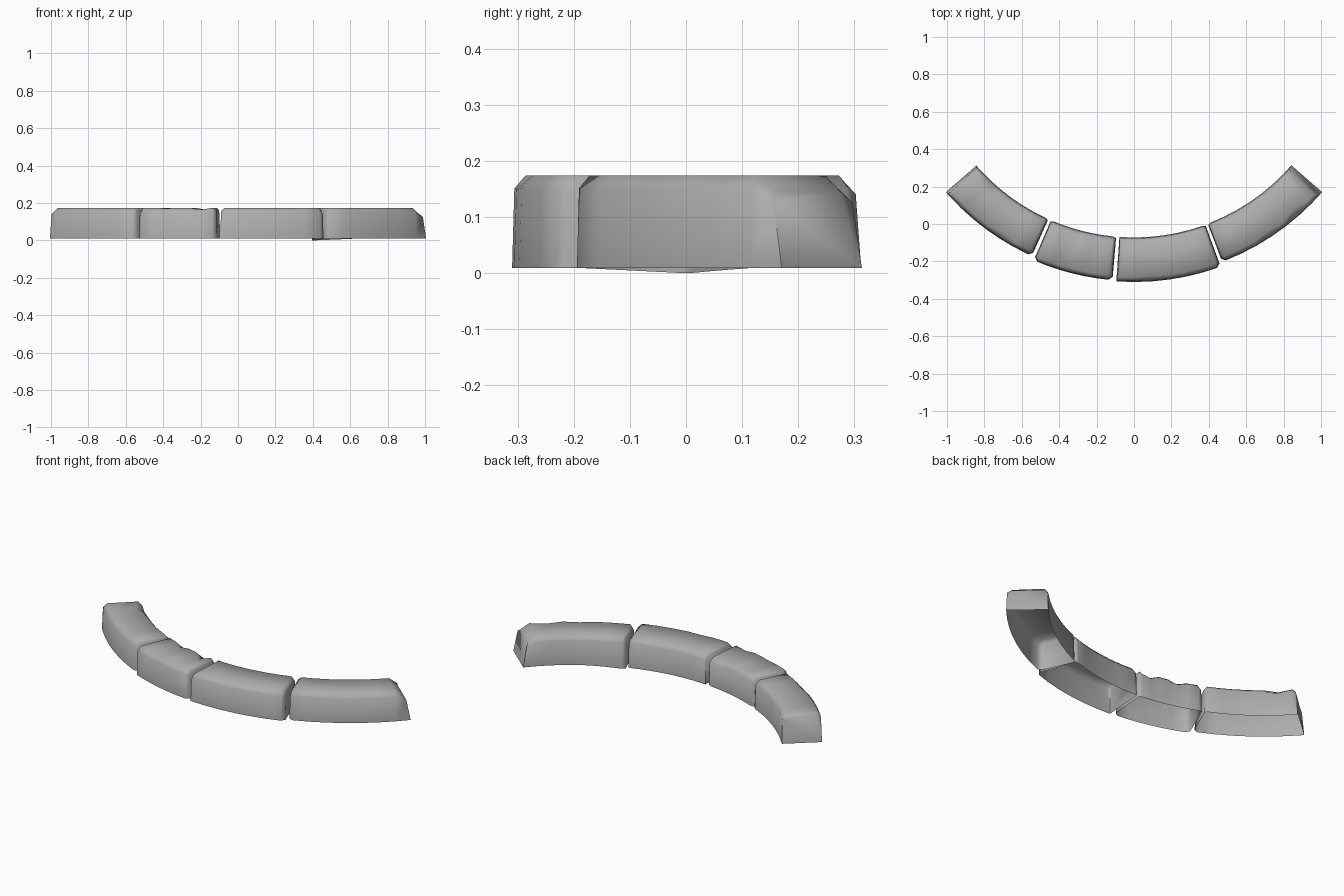
import bpy, bmesh
from math import radians, sin, cos

if "Cube" in bpy.data.objects:
    bpy.data.objects.remove(bpy.data.objects["Cube"])

CY = 1.045          # centre of the arc in plan (x = 0)
BASE, TOP = 0.009, 0.174

grey = bpy.data.materials.new("stone_grey")
grey.diffuse_color = (0.42, 0.42, 0.42, 1)
grey.use_nodes = True
grey.node_tree.nodes["Principled BSDF"].inputs["Base Color"].default_value = grey.diffuse_color


def place(angle, r, z):
    a = radians(angle)
    return (r * sin(a), CY - r * cos(a), z)


def stone(name, a0, a1, ri, ro, ends, chips=None, foot=BASE):
    """Curved kerb block, open underneath, swept from a0 to a1 degrees.
    ends: (corner rounding, cap lean in degrees, chamfer length in degrees,
    shoulder height) for each end.
    chips: station -> (extra outer chamfer, extra inner chamfer, top drop)."""
    chips = chips or {}
    bm = bmesh.new()
    rings = []

    def ring(angles, o, i, shoulder, top, bo=0.024, bi=0.024, foot_in=BASE):
        pts = [(o, BASE), (o - 0.004, shoulder - bo * 0.3), (o - bo, top),
               (i + bi, top), (i + 0.004, shoulder - bi * 0.3), (i, foot_in)]
        rings.append([bm.verts.new(place(a, r, z)) for a, (r, z) in zip(angles, pts)])

    def cap_ring(a, sign, end, foot_in):
        rnd, lean, _, sh = end
        low, mid, high = a, a + sign * lean * 0.6, a + sign * lean
        ring([low, mid, high, high, mid, low], ro - rnd, ri + rnd * 0.4,
             sh - 0.012, sh, 0.024, 0.024, foot_in)

    # end cap, chamfer, body stations, chamfer, end cap
    cap_ring(a0, 1, ends[0], foot)
    s0, s1 = a0 + ends[0][2], a1 - ends[1][2]
    n = 6
    for k in range(n + 1):
        a = s0 + (s1 - s0) * k / n
        co, ci, drop = chips.get(k, (0, 0, 0))
        ring([a] * 6, ro, ri, 0.158, TOP - drop, 0.024 + co, 0.024 + ci,
             BASE + (foot - BASE) * max(0, 1 - k / 3))
    cap_ring(a1, -1, ends[1], BASE)

    for p, q in zip(rings, rings[1:]):
        for j in range(5):
            bm.faces.new((p[j], p[j + 1], q[j + 1], q[j]))
    bm.faces.new(rings[0][::-1])
    bm.faces.new(rings[-1])
    bmesh.ops.recalc_face_normals(bm, faces=bm.faces)
    # an open shell: make sure the top faces look upward
    top = max(bm.faces, key=lambda f: f.calc_center_median().z)
    if top.normal.z < 0:
        bmesh.ops.reverse_faces(bm, faces=bm.faces)
    me = bpy.data.meshes.new(name)
    bm.to_mesh(me)
    bm.free()
    me.materials.append(grey)
    ob = bpy.data.objects.new(name, me)
    bpy.context.collection.objects.link(ob)
    bpy.context.view_layer.objects.active = ob
    ob.select_set(True)
    bpy.ops.object.shade_smooth_by_angle(angle=radians(80))
    ob.select_set(False)


joint = (0.018, 0.2, 0.9, 0.16)

# four kerb stones from left to right
stone("stone_left", -49.0, -24.2, 1.117, 1.333,
      [(0.0, 0.8, 1.6, 0.16), joint], {1: (0, 0.02, 0.002), 4: (0.01, 0.0, 0)})
stone("stone_mid_left", -23.4, -4.9, 1.117, 1.350,
      [joint, joint], {2: (0, 0.02, 0.004), 5: (0, 0.04, 0.01)})
stone("stone_mid_right", -4.0, 20.0, 1.117, 1.355,
      [(0.0, 0.2, 0.9, 0.16), joint], {2: (0.005, 0, 0)})
stone("stone_right", 20.7, 49.0, 1.115, 1.333,
      [joint, (0.0, 1.6, 3.5, 0.145)], {3: (0.01, 0, 0), 5: (0.02, 0, 0)}, foot=0.0)
